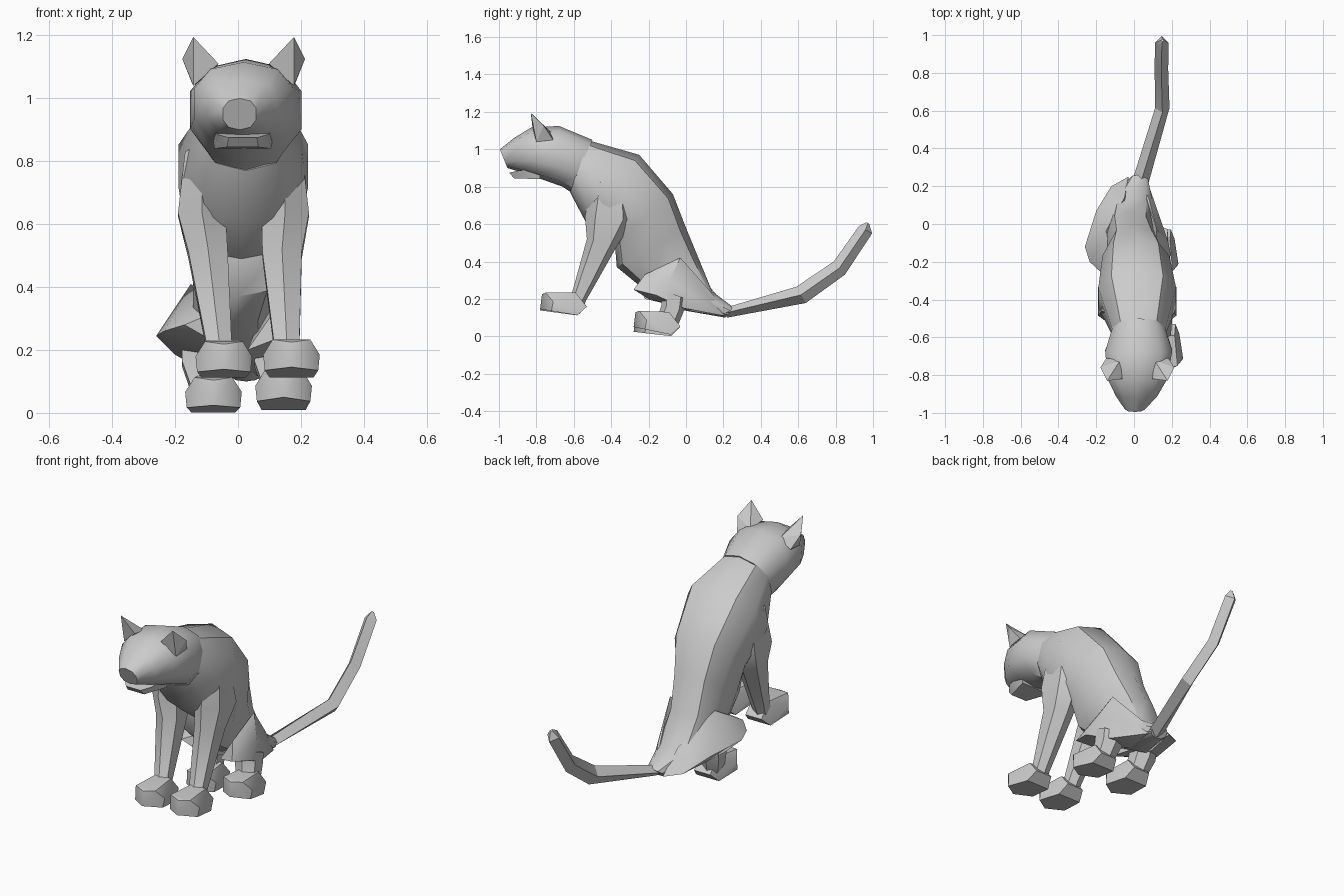
import bpy, bmesh, math
from mathutils import Vector


def finish(name, bm, angle=40):
    bmesh.ops.recalc_face_normals(bm, faces=bm.faces)
    me = bpy.data.meshes.new(name)
    bm.to_mesh(me)
    bm.free()
    ob = bpy.data.objects.new(name, me)
    bpy.context.collection.objects.link(ob)
    bpy.ops.object.select_all(action='DESELECT')
    ob.select_set(True)
    bpy.context.view_layer.objects.active = ob
    bpy.ops.object.shade_smooth_by_angle(angle=math.radians(angle))
    return ob


def loft(name, rings, n=8, power=1.0, phase=0.0, angle=40):
    """Skin rings given as (y, z) of one edge, (y, z) of the opposite edge, half width, centre x."""
    bm = bmesh.new()
    loops = []
    for (ya, za), (yb, zb), hw, cx in rings:
        a, b = Vector((cx, ya, za)), Vector((cx, yb, zb))
        mid, v = (a + b) / 2, (a - b) / 2
        loop = []
        for i in range(n):
            t = 2 * math.pi * (i + phase) / n
            s, c = math.sin(t), math.cos(t)
            s = math.copysign(abs(s) ** power, s)
            c = math.copysign(abs(c) ** power, c)
            loop.append(bm.verts.new(mid + v * c + Vector((hw * s, 0, 0))))
        loops.append(loop)
    for p, q in zip(loops, loops[1:]):
        for i in range(n):
            j = (i + 1) % n
            bm.faces.new((p[i], p[j], q[j], q[i]))
    bm.faces.new(loops[0])
    bm.faces.new(loops[-1])
    return finish(name, bm, angle)


def hull(name, points, angle=35):
    bm = bmesh.new()
    for p in points:
        bm.verts.new(p)
    res = bmesh.ops.convex_hull(bm, input=bm.verts)
    bmesh.ops.delete(bm, geom=[g for g in res['geom_interior'] if isinstance(g, bmesh.types.BMVert)],
                     context='VERTS')
    return finish(name, bm, angle)


# Torso, from neck down to the tail root
loft("torso", [
    ((-0.53, 1.05), (-0.62, 0.77), 0.145, 0.025),
    ((-0.25, 0.97), (-0.53, 0.60), 0.215, 0.017),
    ((-0.07, 0.76), (-0.38, 0.49), 0.185, 0.01),
    ((0.00, 0.58), (-0.37, 0.37), 0.145, 0.0),
    ((0.07, 0.41), (-0.26, 0.28), 0.13, -0.02),
    ((0.14, 0.24), (-0.02, 0.14), 0.12, -0.01),
    ((0.26, 0.15), (0.21, 0.10), 0.05, 0.025)], n=10, power=0.85)

# Head with upper muzzle
loft("head", [
    ((-0.50, 1.05), (-0.60, 0.76), 0.14, 0.025),
    ((-0.68, 1.125), (-0.66, 0.80), 0.185, 0.025),
    ((-0.83, 1.115), (-0.80, 0.85), 0.165, 0.018),
    ((-0.92, 1.06), (-0.89, 0.88), 0.115, 0.014),
    ((-0.995, 1.00), (-0.955, 0.90), 0.055, 0.005)], n=10, power=0.85)

# Lower jaw
hull("jaw", [(0.015 + s * w, y, z) for s in (-1, 1) for w, y, z in
             [(0.10, -0.78, 0.90), (0.09, -0.78, 0.84), (0.08, -0.90, 0.885),
              (0.05, -0.92, 0.845), (0.045, -0.945, 0.875)]])

# Ears
for side, s in (("left", -1), ("right", 1)):
    hull("ear_" + side, [(0.018 + s * x, y, z) for x, y, z in
         [(0.08, -0.82, 1.11), (0.165, -0.71, 1.05), (0.16, -0.83, 1.195),
          (0.195, -0.76, 1.125), (0.09, -0.72, 1.09), (0.16, -0.80, 1.04)]], 15)

# Front legs: (shoulder x, elbow x, wrist x)
for side, xs in (("left", (-0.115, -0.095, -0.06)), ("right", (0.15, 0.14, 0.155))):
    loft("front_leg_" + side, [
        ((-0.30, 0.72), (-0.50, 0.86), 0.06, xs[0]),
        ((-0.28, 0.62), (-0.54, 0.64), 0.085, xs[0]),
        ((-0.37, 0.48), (-0.53, 0.52), 0.07, xs[1]),
        ((-0.535, 0.19), (-0.61, 0.23), 0.045, xs[2]),
        ((-0.55, 0.15), (-0.64, 0.19), 0.045, xs[2])], n=6, power=0.8)


# Paws share one half profile, mirrored across their own centre
def paw(name, cx, cy, z, pitch):
    prof = [(0.0, -0.13, 0.015), (0.085, -0.07, 0.01), (0.07, 0.07, 0), (0.05, 0.12, 0.05),
            (0.09, -0.06, 0.06), (0.06, -0.10, 0.105), (0.045, 0.06, 0.12), (0.0, -0.12, 0.095)]
    hull(name, [(cx + s * x, cy + y, z + h - pitch * (y - 0.10))
                for s in (-1, 1) for x, y, h in prof])


paw("front_paw_left", -0.045, -0.65, 0.11, 0.06)
paw("front_paw_right", 0.17, -0.65, 0.11, 0.09)
paw("hind_paw_left", -0.078, -0.15, 0.0, 0.04)
paw("hind_paw_right", 0.145, -0.15, 0.005, 0.13)

# Hind shins
for side, x in (("left", -0.115), ("right", 0.115)):
    loft("hind_shin_" + side, [
        ((0.0, 0.20), (-0.13, 0.25), 0.07, x),
        ((-0.01, 0.14), (-0.13, 0.17), 0.07, x),
        ((-0.05, 0.04), (-0.16, 0.08), 0.055, x + 0.02)], n=6, power=0.8)

# Thighs: knee and hip spread differently on each side
hull("thigh_left", [
    (-0.05, 0.14, 0.25), (-0.15, -0.04, 0.41), (-0.26, -0.12, 0.245), (-0.235, -0.20, 0.26),
    (-0.17, -0.26, 0.28), (-0.20, -0.05, 0.185), (-0.20, 0.07, 0.21), (-0.12, 0.20, 0.14),
    (-0.03, 0.25, 0.12), (-0.02, 0.0, 0.15), (-0.03, -0.22, 0.20), (-0.05, -0.20, 0.33)])
hull("thigh_right", [
    (0.08, 0.13, 0.24), (0.12, -0.03, 0.42), (0.18, -0.09, 0.30), (0.195, -0.16, 0.22),
    (0.16, -0.28, 0.25), (0.12, -0.22, 0.33), (0.15, -0.01, 0.15), (0.08, 0.20, 0.11),
    (0.02, 0.0, 0.14), (0.03, -0.20, 0.20), (0.04, 0.22, 0.13)])

# Tail, square in section with a pointed tip
loft("tail", [
    ((0.20, 0.15), (0.22, 0.10), 0.045, 0.03),
    ((0.59, 0.265), (0.64, 0.178), 0.038, 0.15),
    ((0.79, 0.40), (0.85, 0.33), 0.036, 0.145),
    ((0.925, 0.59), (0.995, 0.55), 0.036, 0.147),
    ((0.965, 0.61), (0.98, 0.60), 0.008, 0.15)], n=4, angle=25)
